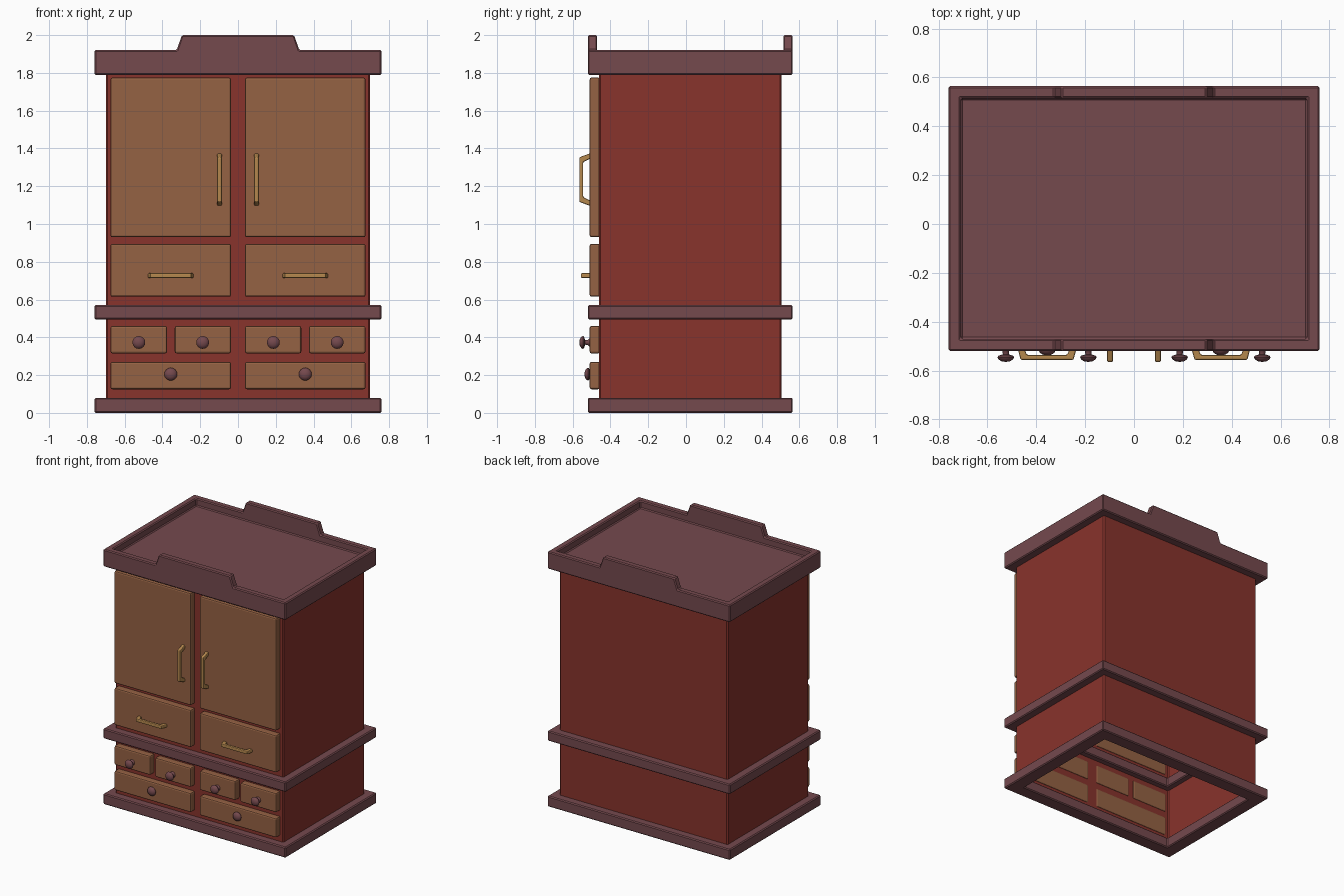
import bpy, bmesh, math
from mathutils import Matrix, Vector

if "Cube" in bpy.data.objects:
    bpy.data.objects.remove(bpy.data.objects["Cube"])

YC = 0.0225  # centre of the cabinet carcass in y


def material(name, rgb):
    m = bpy.data.materials.new(name)
    m.diffuse_color = (*rgb, 1)
    m.use_nodes = True
    m.node_tree.nodes["Principled BSDF"].inputs["Base Color"].default_value = m.diffuse_color
    return m


RED = material("red paint", (0.246, 0.033, 0.025))
PLUM = material("plum trim", (0.178, 0.067, 0.076))
WOOD = material("brown wood", (0.300, 0.122, 0.057))
BRASS = material("brass", (0.456, 0.242, 0.075))


def finish(bm, name, mat, bevel=0.0, segments=1, fix=True):
    if fix:
        bmesh.ops.recalc_face_normals(bm, faces=bm.faces)
    me = bpy.data.meshes.new(name)
    bm.to_mesh(me)
    bm.free()
    me.materials.append(mat)
    ob = bpy.data.objects.new(name, me)
    bpy.context.collection.objects.link(ob)
    if bevel:
        b = ob.modifiers.new("bevel", 'BEVEL')
        b.width, b.segments = bevel, segments
        b.limit_method = 'ANGLE'
        b.angle_limit = math.radians(40)
    return ob


def box_bm(x0, x1, y0, y1, z0, z1):
    bm = bmesh.new()
    mat = Matrix.Translation(((x0 + x1) / 2, (y0 + y1) / 2, (z0 + z1) / 2)) @ \
        Matrix.Diagonal((x1 - x0, y1 - y0, z1 - z0, 1))
    bmesh.ops.create_cube(bm, size=1, matrix=mat)
    return bm


def prism_bm(points, offset):
    """Polygon of 3D points extruded along offset."""
    bm = bmesh.new()
    f = bm.faces.new([bm.verts.new(p) for p in points])
    r = bmesh.ops.extrude_face_region(bm, geom=[f], use_keep_orig=True)
    vs = [v for v in r['geom'] if isinstance(v, bmesh.types.BMVert)]
    bmesh.ops.translate(bm, vec=offset, verts=vs)
    return bm


def frame(name, z0, z1, hx=0.76, hy=0.5425, w=0.105):
    """Rectangular ring moulding, open in the middle."""
    bm = bmesh.new()
    loops = []
    for d, z in ((0, z0), (0, z1), (w, z1), (w, z0)):
        loops.append([bm.verts.new((sx * (hx - d), YC + sy * (hy - d), z))
                      for sx, sy in ((-1, -1), (1, -1), (1, 1), (-1, 1))])
    for i in range(4):
        a, b = loops[i], loops[(i + 1) % 4]
        for k in range(4):
            bm.faces.new((a[k], a[(k + 1) % 4], b[(k + 1) % 4], b[k]))
    return finish(bm, name, PLUM, 0.007)


# carcass: hollow body, open underneath
bm = box_bm(-0.70, 0.70, -0.46, 0.505, 0.04, 1.82)
bm.normal_update()
bmesh.ops.delete(bm, geom=[f for f in bm.faces if abs(f.normal.z) > 0.5], context='FACES')
finish(bm, "cabinet_body", RED, 0.008, fix=False)

# base and waist mouldings
frame("base_moulding", 0.0, 0.08)
frame("waist_moulding", 0.495, 0.57)

# crown: stepped silhouette extruded front to back, hollowed from above
half = [(0.76, 1.79), (0.76, 1.92), (0.325, 1.92), (0.297, 2.0)]
outline = half + [(-x, z) for x, z in reversed(half)]
crown = finish(prism_bm([(x, -0.52, z) for x, z in outline], Vector((0, 1.085, 0))),
               "crown", PLUM)
cutter = finish(box_bm(-0.71, 0.71, -0.47, 0.515, 1.865, 2.2), "crown_cutter", PLUM)
cutter.hide_render = True
mod = crown.modifiers.new("hollow", 'BOOLEAN')
mod.operation, mod.object, mod.solver = 'DIFFERENCE', cutter, 'EXACT'
bpy.context.view_layer.objects.active = crown
bpy.ops.object.modifier_apply(modifier="hollow")
bpy.data.objects.remove(cutter)
b = crown.modifiers.new("bevel", 'BEVEL')
b.width, b.segments, b.limit_method = 0.007, 1, 'ANGLE'
b.angle_limit = math.radians(40)


def panel(name, x0, x1, z0, z1):
    finish(box_bm(x0, x1, -0.51, -0.455, z0, z1), name, WOOD, 0.01, 2)


def handle(name, cx, cz, vertical, depth):
    """U-shaped pull with splayed legs, built along its length."""
    y0, y1 = -0.505, depth
    o0, o1, t = 0.14 if vertical else 0.122, 0.118 if vertical else 0.108, 0.025
    prof = [(-o0, y0), (-o1, y1), (o1, y1), (o0, y0),
            (o0 - t - 0.003, y0), (o1 - t, y1 + 0.021), (t - o1, y1 + 0.021), (t + 0.003 - o0, y0)]
    h = 0.0125
    if vertical:
        bm = prism_bm([(cx - h, y, cz + s) for s, y in prof], Vector((2 * h, 0, 0)))
    else:
        bm = prism_bm([(cx + s, y, cz - h) for s, y in prof], Vector((0, 0, 2 * h)))
    finish(bm, name, BRASS, 0.006, 2)


def knob(name, cx, cz, base):
    """Turned mushroom knob: radius and distance from the base."""
    prof = [(0.022, 0), (0.014, 0.010), (0.012, 0.024), (0.031, 0.030),
            (0.034, 0.036), (0.030, 0.044), (0.018, 0.052), (0.0, 0.055)]
    bm = bmesh.new()
    vs = [bm.verts.new((cx + r, base - d, cz)) for r, d in prof]
    es = [bm.edges.new(p) for p in zip(vs, vs[1:])]
    bmesh.ops.spin(bm, geom=vs + es, cent=(cx, 0, cz), axis=(0, 1, 0),
                   angle=2 * math.pi, steps=16, use_merge=True)
    bmesh.ops.remove_doubles(bm, verts=bm.verts, dist=0.0005)
    ob = finish(bm, name, PLUM)
    bpy.ops.object.select_all(action='DESELECT')
    ob.select_set(True)
    bpy.context.view_layer.objects.active = ob
    bpy.ops.object.shade_smooth_by_angle(angle=math.radians(40))


# doors, drawers and their fittings, mirrored left and right
for side, s in (("left", -1), ("right", 1)):
    def span(a, b):
        return sorted((s * a, s * b))
    panel(side + "_door", *span(0.037, 0.675), 0.93, 1.775)
    panel(side + "_large_drawer", *span(0.037, 0.675), 0.615, 0.895)
    panel(side + "_inner_small_drawer", *span(0.037, 0.335), 0.315, 0.46)
    panel(side + "_outer_small_drawer", *span(0.375, 0.675), 0.315, 0.46)
    panel(side + "_bottom_drawer", *span(0.037, 0.675), 0.125, 0.27)
    handle(side + "_door_handle", s * 0.098, 1.235, True, -0.565)
    handle(side + "_drawer_handle", s * 0.356, 0.727, False, -0.557)
    knob(side + "_inner_knob", s * 0.187, 0.373, -0.51)
    knob(side + "_outer_knob", s * 0.525, 0.373, -0.51)
    knob(side + "_bottom_knob", s * 0.356, 0.205, -0.483)
